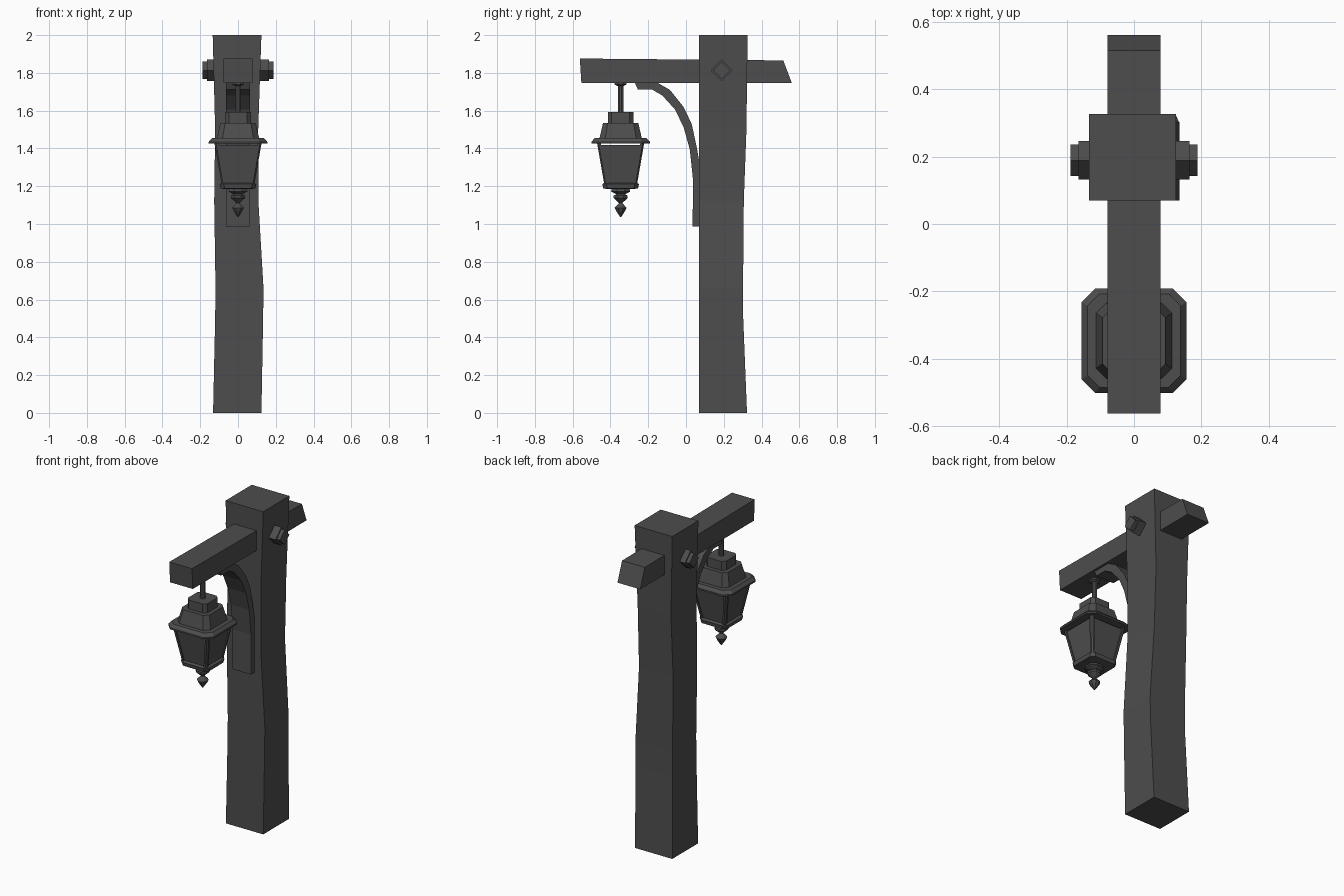
import bpy, bmesh, math

if "Cube" in bpy.data.objects:
    bpy.data.objects.remove(bpy.data.objects["Cube"])

LY = -0.346  # lantern axis
DARK = bpy.data.materials.new("dark_grey")
DARK.diffuse_color = (.075, .075, .075, 1)
DARK.use_nodes = True
DARK.node_tree.nodes["Principled BSDF"].inputs["Base Color"].default_value = DARK.diffuse_color


def loft(name, rings):
    """Closed solid through rings with equal point counts."""
    bm = bmesh.new()
    vs = [[bm.verts.new(p) for p in r] for r in rings]
    n = len(vs[0])
    for a, b in zip(vs, vs[1:]):
        for i in range(n):
            j = (i + 1) % n
            bm.faces.new((a[i], a[j], b[j], b[i]))
    bm.faces.new(vs[0][::-1])
    bm.faces.new(vs[-1])
    bmesh.ops.recalc_face_normals(bm, faces=bm.faces[:])
    me = bpy.data.meshes.new(name)
    bm.to_mesh(me)
    bm.free()
    me.materials.append(DARK)
    ob = bpy.data.objects.new(name, me)
    bpy.context.collection.objects.link(ob)
    return ob


def extrude_x(name, profile, x0, x1):
    return loft(name, [[(x, y, z) for y, z in profile] for x in (x0, x1)])


def chamfered(h, z, c):
    """Square ring with cut corners around the lantern axis."""
    k = h - c
    pts = [(h, -k), (h, k), (k, h), (-k, h), (-h, k), (-h, -k), (-k, -h), (k, -h)]
    return [(x, LY + y, z) for x, y in pts]


def square(h, z):
    return [(x * h, LY + y * h, z) for x, y in ((1, 1), (-1, 1), (-1, -1), (1, -1))]


def lathe(name, profile, n=8):
    return loft(name, [[(r * math.cos((i + .5) * math.tau / n),
                         LY + r * math.sin((i + .5) * math.tau / n), z)
                        for i in range(n)] for r, z in profile])


# Hewn post: z, left, right, back
post = [(0, -.132, .124, .323), (.5, -.121, .133, .303), (.66, -.119, .135, .302),
        (1.12, -.126, .108, .306), (1.5, -.121, .107, .32), (2, -.134, .124, .326)]
loft("post", [[(l, .07, z), (r, .07, z), (r, b, z), (l, b, z)] for z, l, r, b in post])

# Cross beam with slanted ends
extrude_x("beam", [(-.554, 1.747), (.56, 1.747), (.515, 1.866), (-.562, 1.876)], -.078, .078)

# Curved brace
extrude_x("brace", [(.035, .988), (.037, 1.235), (.02, 1.395), (-.012, 1.51), (-.057, 1.605),
                    (-.125, 1.68), (-.18, 1.712), (-.255, 1.712), (-.272, 1.75), (-.155, 1.75),
                    (-.085, 1.71), (-.013, 1.62), (.03, 1.53), (.058, 1.40), (.075, 1.3),
                    (.075, .988)], -.063, .063)

# Diamond bolts on both sides
for side, s in (("left", -1), ("right", 1)):
    def diamond(r, x):
        return [(s * x, .189 + r * math.cos(i * math.pi / 2),
                 1.813 + r * math.sin(i * math.pi / 2)) for i in range(4)]
    loft(side + "_bolt", [diamond(.057, .09), diamond(.057, .165),
                          diamond(.046, .165), diamond(.046, .188)])

# Hanging rod and ceiling flange
lathe("rod", [(.015, 1.58), (.015, 1.73), (.034, 1.738), (.034, 1.75)])

# Lantern roof with stepped cap
roof = [(.128, 1.425, .03), (.155, 1.425, .04), (.155, 1.435, .04), (.138, 1.454, .035),
        (.112, 1.454, .03), (.093, 1.536, .025), (.068, 1.536, .02), (.068, 1.592, .02)]
loft("lantern_roof", [chamfered(*r) for r in roof])

# Glass, stopping just short of the roof
loft("lantern_glass", [square(.079, 1.20), square(.115, 1.418)])

# Corner frame bars
for sx in (-1, 1):
    for sy in (-1, 1):
        def bar(h, z, w=.02, c=.008):
            pts = [(h - w, h - w), (h, h - w), (h, h - c), (h - c, h), (h - w, h)]
            return [(sx * x, LY + sy * y, z) for x, y in pts]
        loft("frame_bar", [bar(.085, 1.20), bar(.125, 1.43)])

# Lantern base
base = [(.055, 1.184, .02), (.092, 1.188, .022), (.097, 1.211, .022), (.086, 1.218, .02)]
loft("lantern_base", [chamfered(*r) for r in base])

# Turned finial
lathe("finial", [(.05, 1.19), (.055, 1.172), (.025, 1.158), (.04, 1.15), (.04, 1.137),
                 (.014, 1.115), (.01, 1.11), (.034, 1.086), (.026, 1.07), (.003, 1.037)])
